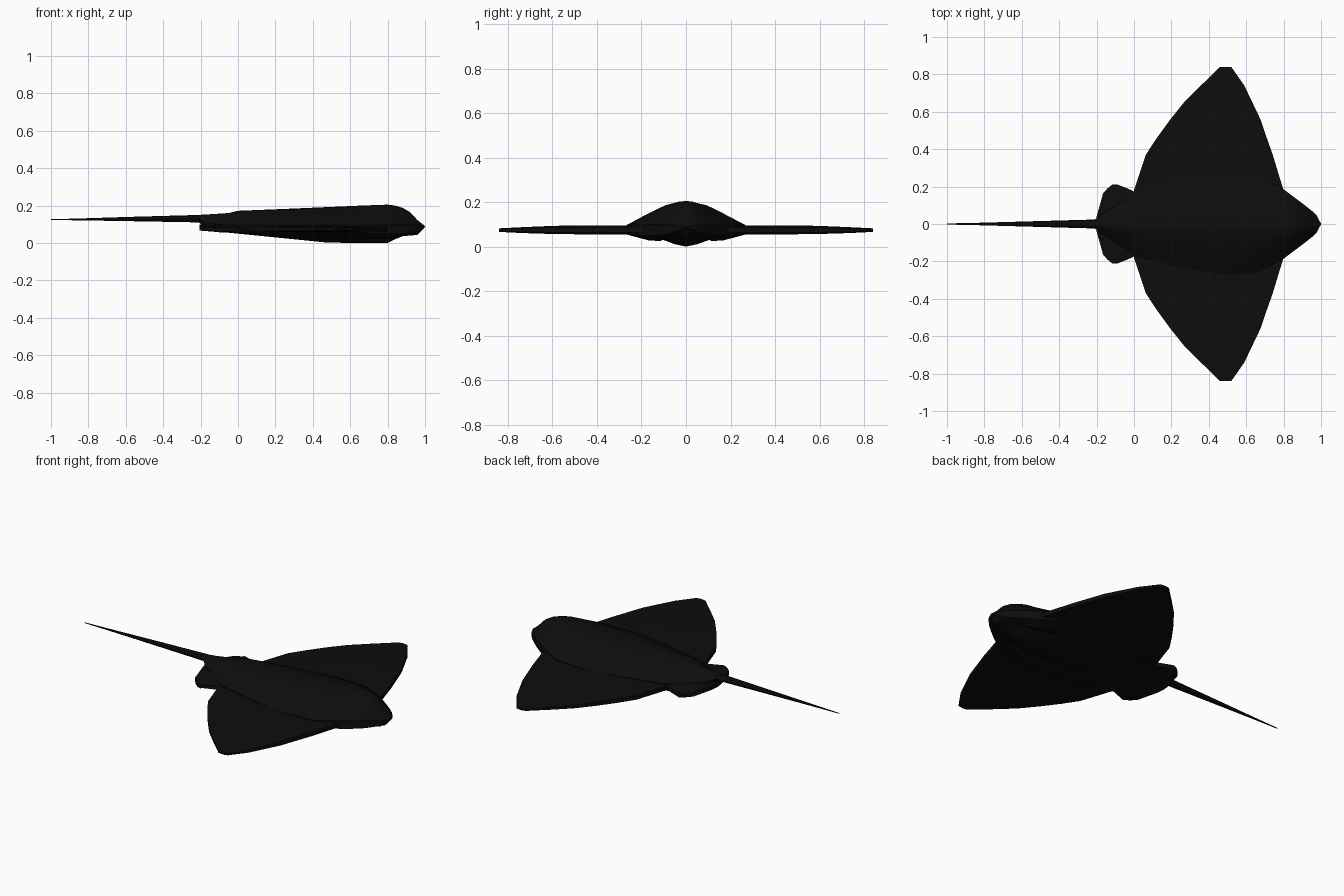
import bpy, bmesh, math

cube = bpy.data.objects.get("Cube")
if cube:
    bpy.data.objects.remove(cube, do_unlink=True)

black = bpy.data.materials.new("near black")
black.use_nodes = True
colour = (0.004, 0.004, 0.004, 1)
black.diffuse_color = colour
black.node_tree.nodes["Principled BSDF"].inputs["Base Color"].default_value = colour


def loft(name, sections, mirror=False):
    """Skin a list of equal-length closed sections and cap both ends."""
    bm = bmesh.new()
    rings = [[bm.verts.new(p) for p in s] for s in sections]
    n = len(rings[0])
    for a, b in zip(rings, rings[1:]):
        for i in range(n):
            j = (i + 1) % n
            bm.faces.new((a[i], a[j], b[j], b[i]))
    if not mirror:
        bm.faces.new(rings[0])
    bm.faces.new(rings[-1])
    bmesh.ops.remove_doubles(bm, verts=bm.verts, dist=0.0005)
    bmesh.ops.recalc_face_normals(bm, faces=bm.faces)
    mesh = bpy.data.meshes.new(name)
    bm.to_mesh(mesh)
    bm.free()
    mesh.materials.append(black)
    ob = bpy.data.objects.new(name, mesh)
    bpy.context.scene.collection.objects.link(ob)
    if mirror:
        m = ob.modifiers.new("mirror", 'MIRROR')
        m.use_axis = (False, True, False)
    bpy.context.view_layer.objects.active = ob
    bpy.ops.object.select_all(action='DESELECT')
    ob.select_set(True)
    bpy.ops.object.shade_smooth_by_angle(angle=math.radians(25))
    return ob


def body_section(x, w, top, edge_hi, edge_lo, bottom):
    """Bell-shaped back and a keeled belly with a ridge either side."""
    up, down = top - edge_hi, edge_lo - bottom
    half = [(0.17, top - up * 0.03), (0.36, top - up * 0.14), (0.63, top - up * 0.46),
            (1, edge_hi), (1, edge_lo), (0.63, edge_lo - down * 0.5),
            (0.48, edge_lo - down * 0.3), (0.2, edge_lo - down * 0.8)]
    return ([(x, 0, top)] + [(x, f * w, z) for f, z in half] + [(x, 0, bottom)]
            + [(x, -f * w, z) for f, z in reversed(half)])


# Body and head: x, half width, top, upper edge, lower edge, bottom
loft("body", [body_section(*s) for s in [
    (-0.21, 0.024, 0.150, 0.130, 0.125, 0.110),
    (-0.16, 0.060, 0.153, 0.105, 0.080, 0.070),
    (-0.05, 0.130, 0.160, 0.095, 0.058, 0.055),
    (0.00, 0.170, 0.172, 0.095, 0.055, 0.050),
    (0.25, 0.235, 0.182, 0.095, 0.055, 0.025),
    (0.48, 0.270, 0.192, 0.095, 0.055, 0.002),
    (0.66, 0.260, 0.200, 0.095, 0.055, 0.000),
    (0.80, 0.185, 0.205, 0.098, 0.050, 0.000),
    (0.84, 0.155, 0.200, 0.100, 0.050, 0.020),
    (0.88, 0.125, 0.188, 0.100, 0.050, 0.036),
    (0.92, 0.095, 0.165, 0.100, 0.055, 0.040),
    (0.96, 0.063, 0.122, 0.098, 0.062, 0.043),
    (0.975, 0.048, 0.110, 0.095, 0.070, 0.058),
    (1.00, 0.002, 0.090, 0.089, 0.087, 0.086)]])


def fin_section(y, trail, lead, lo, hi):
    """Thin slab, fuller in the middle than at its blunt edges."""
    mid, inset = (trail + lead) / 2, (hi - lo) * 0.2
    return [(trail, y, lo + inset), (mid, y, lo), (lead, y, lo + inset),
            (lead, y, hi - inset), (mid, y, hi), (trail, y, hi - inset)]


# Wings: y, trailing x, leading x, underside, upper side
loft("wings", [fin_section(*s) for s in [
    (0.00, 0.000, 0.800, 0.055, 0.095),
    (0.18, 0.000, 0.800, 0.055, 0.095),
    (0.27, 0.030, 0.772, 0.055, 0.095),
    (0.37, 0.063, 0.742, 0.055, 0.095),
    (0.46, 0.122, 0.710, 0.055, 0.095),
    (0.56, 0.195, 0.676, 0.056, 0.094),
    (0.65, 0.267, 0.633, 0.058, 0.091),
    (0.74, 0.357, 0.590, 0.061, 0.087),
    (0.80, 0.420, 0.548, 0.064, 0.084),
    (0.84, 0.460, 0.520, 0.066, 0.082)]], mirror=True)

# Small rear fins beside the tail root
loft("rear_fins", [fin_section(*s) for s in [
    (0.00, -0.205, 0.050, 0.056, 0.110),
    (0.04, -0.200, 0.050, 0.056, 0.106),
    (0.10, -0.183, 0.050, 0.056, 0.100),
    (0.165, -0.165, 0.020, 0.056, 0.095),
    (0.19, -0.142, -0.035, 0.056, 0.092),
    (0.21, -0.118, -0.085, 0.058, 0.088)]], mirror=True)

# Whip tail: x, half width, half height, centre height
loft("tail", [[(x, w * math.cos(a * math.pi / 4), z + h * math.sin(a * math.pi / 4))
               for a in range(8)] for x, w, h, z in [
    (-0.10, 0.028, 0.022, 0.131),
    (-0.21, 0.024, 0.020, 0.130),
    (-0.60, 0.013, 0.011, 0.128),
    (-0.85, 0.006, 0.005, 0.126),
    (-1.00, 0.003, 0.002, 0.125)]])
